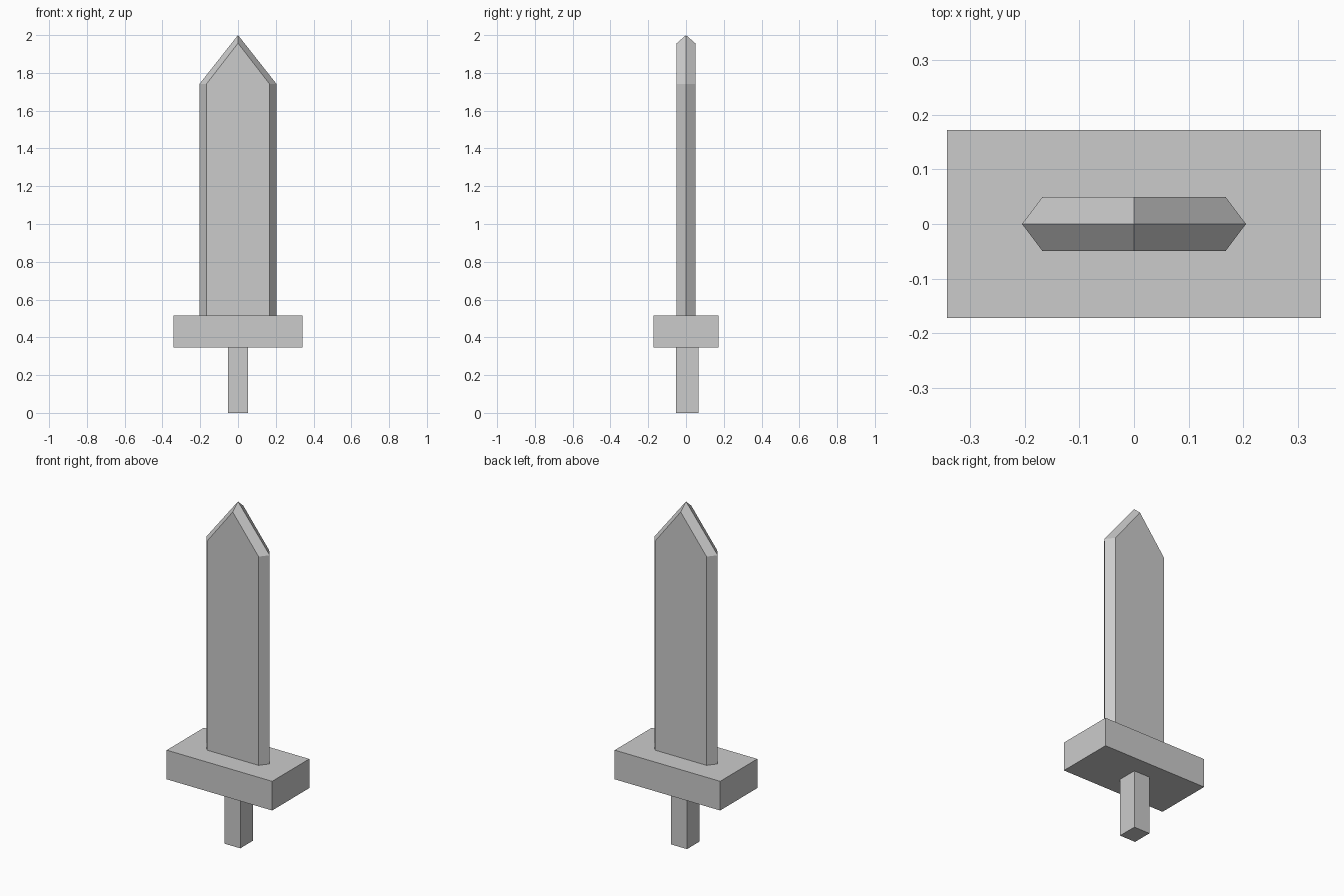
import bpy, bmesh

if "Cube" in bpy.data.objects:
    bpy.data.objects.remove(bpy.data.objects["Cube"])


def finish(name, bm):
    bmesh.ops.recalc_face_normals(bm, faces=bm.faces[:])
    mesh = bpy.data.meshes.new(name)
    bm.to_mesh(mesh)
    bm.free()
    obj = bpy.data.objects.new(name, mesh)
    bpy.context.collection.objects.link(obj)
    return obj


def box(name, x, y, z):
    """Box from (min, max) ranges on each axis."""
    bm = bmesh.new()
    bmesh.ops.create_cube(bm, size=1)
    for v in bm.verts:
        v.co = [r[0] + (c + 0.5) * (r[1] - r[0]) for c, r in zip(v.co, (x, y, z))]
    return finish(name, bm)


def outline(half_width, base, shoulder, tip):
    """Pointed blade silhouette in the xz plane."""
    return [(-half_width, base), (half_width, base), (half_width, shoulder),
            (0, tip), (-half_width, shoulder)]


# Grip and crossguard
box("grip", (-0.052, 0.052), (-0.053, 0.065), (0, 0.345))
box("crossguard", (-0.342, 0.342), (-0.172, 0.172), (0.345, 0.516))

# Blade: wide cutting edge in the middle, narrower flat on either side
BASE, SHOULDER = 0.515, 1.74
flat = outline(0.168, BASE, SHOULDER, 1.957)
edge = outline(0.205, BASE, SHOULDER, 2.0)
bm = bmesh.new()
rings = [[bm.verts.new((x, y, z)) for x, z in points]
         for y, points in ((-0.049, flat), (0, edge), (0.049, flat))]
for a, b in zip(rings, rings[1:]):
    for i in range(1, 5):
        j = (i + 1) % 5
        bm.faces.new((a[i], a[j], b[j], b[i]))
bm.faces.new(rings[0])
bm.faces.new(rings[2])
# Hexagonal underside
bm.faces.new([rings[0][0], rings[0][1], rings[1][1],
              rings[2][1], rings[2][0], rings[1][0]])
finish("blade", bm)
